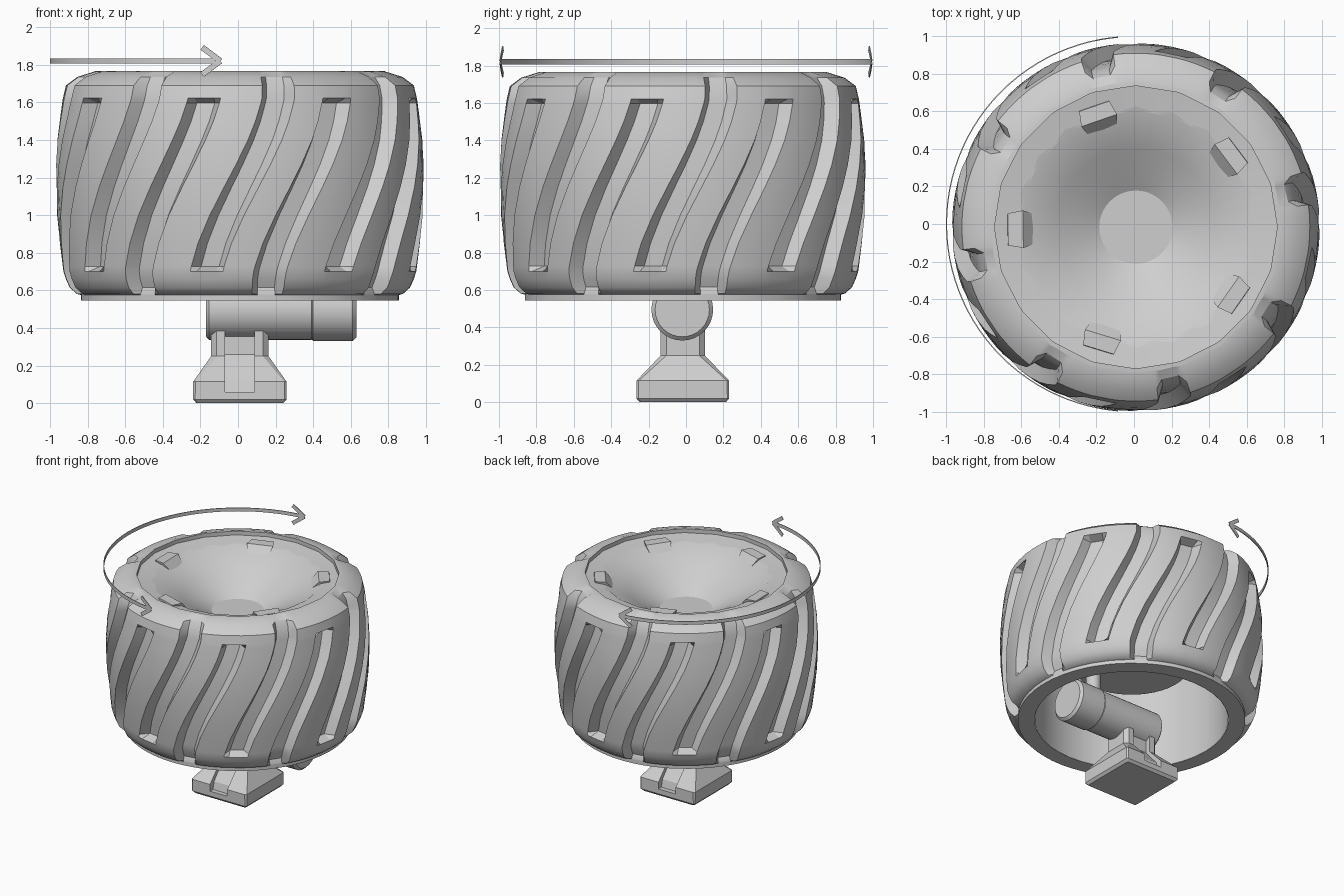
import bpy, bmesh, math
from math import sin, cos, radians, pi

if "Cube" in bpy.data.objects:
    bpy.data.objects.remove(bpy.data.objects["Cube"])

CX, CY = 0.01, -0.017          # wheel axis
grey = bpy.data.materials.new("light grey")
grey.diffuse_color = (0.62, 0.62, 0.62, 1)
grey.use_nodes = True
grey.node_tree.nodes["Principled BSDF"].inputs["Base Color"].default_value = grey.diffuse_color


def finish(name, bm, angle=30, loc=(CX, CY, 0)):
    bmesh.ops.recalc_face_normals(bm, faces=bm.faces)
    me = bpy.data.meshes.new(name)
    bm.to_mesh(me)
    bm.free()
    ob = bpy.data.objects.new(name, me)
    ob.location = loc
    me.materials.append(grey)
    bpy.context.collection.objects.link(ob)
    bpy.ops.object.select_all(action='DESELECT')
    ob.select_set(True)
    bpy.context.view_layer.objects.active = ob
    if angle:
        bpy.ops.object.shade_smooth_by_angle(angle=radians(angle))
    return ob


def skin(bm, rings, cap=False):
    n = len(rings[0])
    for a, b in zip(rings, rings[1:]):
        for j in range(n):
            k = (j + 1) % n
            bm.faces.new((a[j], a[k], b[k], b[j]))
    if cap:
        bm.faces.new(rings[0][::-1])
        bm.faces.new(rings[-1])


def lathe(name, profile, seg, cap=True, axis='z', loc=(CX, CY, 0), angle=30):
    bm = bmesh.new()
    rings = []
    for r, h in profile:
        ring = []
        for j in range(seg):
            u, v = r * cos(2 * pi * j / seg), r * sin(2 * pi * j / seg)
            ring.append(bm.verts.new((u, v, h) if axis == 'z' else (h, u, v)))
        rings.append(ring)
    skin(bm, rings, cap)
    return finish(name, bm, angle, loc)


# Tyre: sheared grid. Groove 1 is open at the top and closed at the bottom, groove 2 the reverse
rows = [(0.72, 0.545), (0.845, 0.545), (0.845, 0.575), (0.868, 0.582), (0.905, 0.615),
        (0.925, 0.66), (0.938, 0.70), (0.942, 0.728), (0.957, 0.85), (0.972, 1.0), (0.978, 1.15),
        (0.977, 1.27), (0.970, 1.4), (0.958, 1.5), (0.945, 1.597), (0.941, 1.622),
        (0.925, 1.69), (0.865, 1.735), (0.77, 1.765), (0.75, 1.765)]
cols = [(-5.4, 0), (-3.2, 1), (3.2, 1), (5.4, 0), (8.5, 0), (12, 0), (15.4, 0),
        (17.6, 2), (24.0, 2), (26.2, 0), (29.5, 0), (33, 0), (36.5, 0)]


def twist(z):
    u = min(1, max(0, (1.64 - z) / 0.96))
    return -24 * (0.5 * u + 0.5 * u * u * (3 - 2 * u))


bm = bmesh.new()
rings = []
for r, z in rows:
    ring = []
    for p in range(8):
        for a, kind in cols:
            d = 0
            if (kind == 1 and 0.72 < z < 1.74) or (kind == 2 and 0.58 < z < 1.6):
                d = 0.045 if z < 0.6 or z > 1.7 else 0.075
            if kind and z < 0.6:
                d = min(d, 0.023)
            t = radians(-77.2 + 45 * p + a + twist(z))
            ring.append(bm.verts.new(((r - d) * cos(t), (r - d) * sin(t), z)))
    rings.append(ring)
skin(bm, rings)
finish("tyre", bm, 25)

# Hub: faceted rim, dish, then the underside and inner wall
lathe("hub_rim", [(0.62, 1.715), (0.752, 1.735), (0.752, 1.767), (0.775, 1.765)], 20, cap=False, angle=25)
lathe("hub", [(0.195, 1.47), (0.42, 1.605), (0.62, 1.716), (0.73, 1.728), (0.73, 1.42),
              (0.72, 1.40), (0.43, 1.34), (0.43, 1.01)], 40, angle=25)
lathe("inner_wall", [(0.72, 0.545), (0.72, 1.42)], 40, cap=False)

# Five lugs in the dish
for k in range(5):
    bm = bmesh.new()
    rings = []
    for z, r0, r1, w0, w1 in ((1.64, 0.515, 0.70, 0.07, 0.08), (1.735, 0.60, 0.68, 0.10, 0.085)):
        rings.append([bm.verts.new(v) for v in
                      ((r0, -w0, z), (r1, -w1, z), (r1, w1, z), (r0, w0, z))])
    skin(bm, rings, True)
    ob = finish("dish_lug", bm, 0)
    ob.rotation_euler.z = radians(181 + 72 * k)

# Axle: horizontal cylinder with a thicker end cap, and a post up to the hub
AX = (0, -0.02, 0.495)
lathe("axle", [(0.14, -0.17), (0.158, -0.155), (0.158, 0.39), (0.145, 0.40)], 32, axis='x', loc=AX)
lathe("axle_cap", [(0.145, 0.385), (0.165, 0.40), (0.165, 0.61), (0.145, 0.63)], 32, axis='x', loc=AX)
lathe("hub_post", [(0.055, 0.58), (0.055, 1.03)], 16, loc=(0.38, CY, 0))

# Foot: square stacked sections, tapering into a neck
bm = bmesh.new()
rings = []
for z, h, c in ((0, 0.23, 0.01), (0.02, 0.248, 0.01), (0.115, 0.248, 0.012),
                (0.25, 0.153, 0.03), (0.385, 0.153, 0.03), (0.405, 0.13, 0.03)):
    g = h - c
    hy = (h - 0.035, g - 0.035) if z > 0.2 else (h, g)
    rings.append([bm.verts.new((x, y, z)) for x, y in
                  ((-g, -hy[0]), (g, -hy[0]), (h, -hy[1]), (h, hy[1]),
                   (g, hy[0]), (-g, hy[0]), (-h, hy[1]), (-h, -hy[1]))])
skin(bm, rings, True)
foot = finish("foot", bm, 0)

# Grooves down the front and back of the foot
cutters = []
for side in (-1, 1):
    bm = bmesh.new()
    prof = ((0.4, 0.06), (0.21, 0.06), (0.195, 0.12), (0.075, 0.26), (0.075, 0.6), (0.4, 0.6))
    rings = [[bm.verts.new((x, side * y, z)) for y, z in prof] for x in (-0.078, 0.078)]
    skin(bm, rings, True)
    cutter = finish("foot_groove_cutter", bm, 0)
    cutter.hide_render = True
    cutters.append(cutter)
    mod = foot.modifiers.new("groove", 'BOOLEAN')
    mod.operation = 'DIFFERENCE'
    mod.solver = 'EXACT'
    mod.object = cutter
bpy.context.view_layer.objects.active = foot
foot.select_set(True)
for m in list(foot.modifiers):
    bpy.ops.object.modifier_apply(modifier=m.name)
for ob in cutters:
    bpy.data.objects.remove(ob)

# Rotation arrow: thin ribbons wrapped on a cylinder of radius 1
bm = bmesh.new()


def ribbon(a0, z0, a1, z1, half, n):
    """Ribbon from (angle, z) to (angle, z) in degrees, with a small radial thickness."""
    da, dz = radians(a1 - a0), z1 - z0
    length = math.hypot(da, dz)
    oa, oz = -dz / length * half, da / length * half
    rings = []
    for i in range(n + 1):
        t = i / n
        a, z = radians(a0) + da * t, z0 + dz * t
        rings.append([bm.verts.new((r * cos(a + s * oa), r * sin(a + s * oa), z + s * oz))
                      for r, s in ((0.994, -1), (1.0, -1), (1.0, 1), (0.994, 1))])
    skin(bm, rings, True)


ribbon(97, 1.82, 263, 1.82, 0.014, 48)
for side in (-1, 1):
    for barb in (-1, 1):
        ribbon(180 + side * 84.6, 1.82, 180 + side * 79, 1.82 + barb * 0.072, 0.015, 3)
finish("rotation_arrow", bm, 30, (0, 0, 0))
